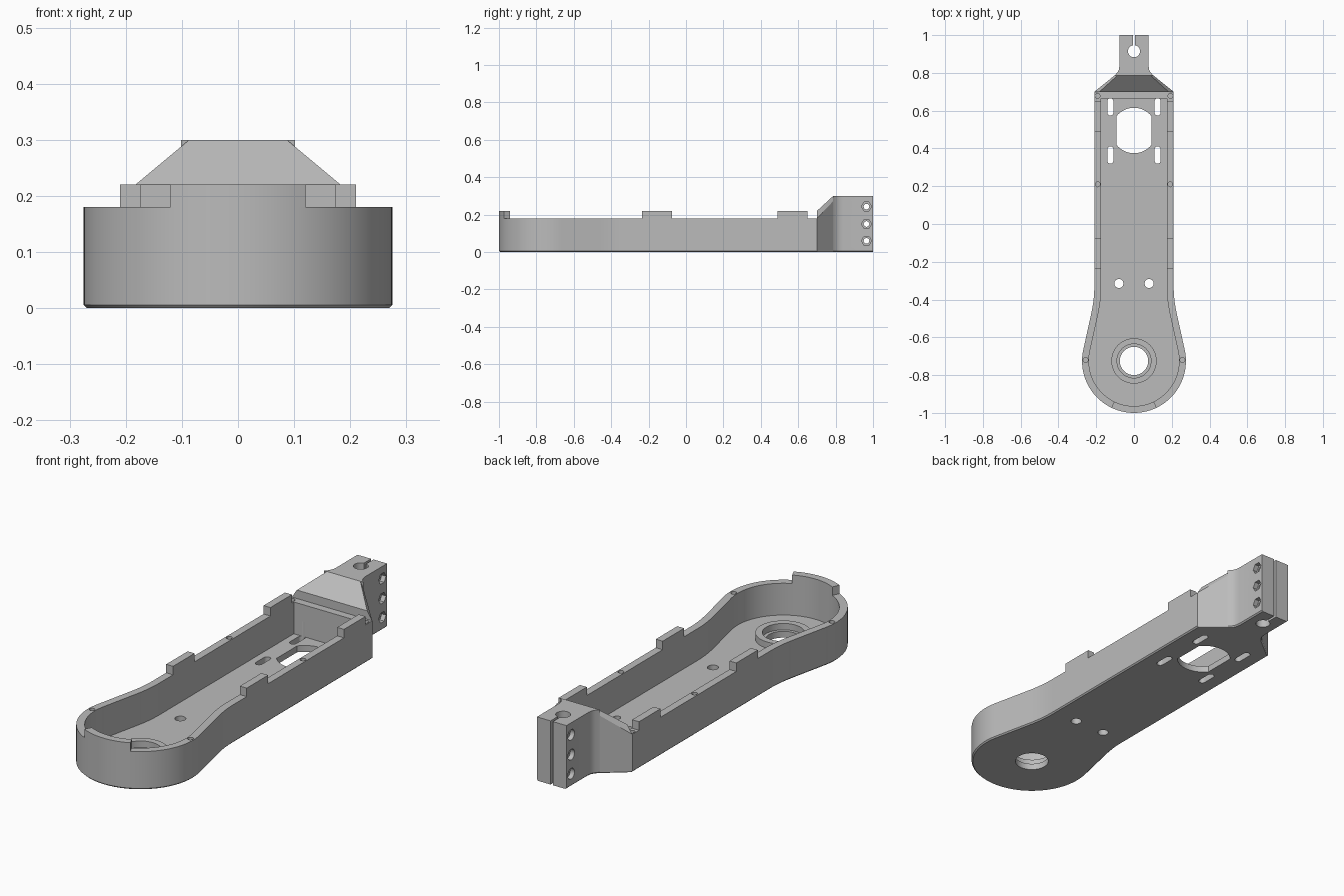
import bpy, bmesh, math

cube = bpy.data.objects.get("Cube")
if cube:
    bpy.data.objects.remove(cube, do_unlink=True)

grey = bpy.data.materials.new("plain_grey")
grey.use_nodes = True
COLOUR = (0.5, 0.5, 0.5, 1)
grey.diffuse_color = COLOUR
grey.node_tree.nodes["Principled BSDF"].inputs["Base Color"].default_value = COLOUR

WALL, RIM, FLOOR, TAB_TOP, TOP = 0.036, 0.18, 0.03, 0.22, 0.30
PIVOT_Y, PIVOT_R, HALF = -0.725, 0.275, 0.21
END, CHAMFER = 0.70, 0.006


def finish(name, bm):
    bmesh.ops.recalc_face_normals(bm, faces=bm.faces)
    mesh = bpy.data.meshes.new(name)
    bm.to_mesh(mesh)
    bm.free()
    mesh.materials.append(grey)
    ob = bpy.data.objects.new(name, mesh)
    bpy.context.collection.objects.link(ob)
    return ob


def loft(name, loops):
    """Skin a stack of equal-length point loops and cap both ends."""
    bm = bmesh.new()
    rings = [[bm.verts.new(p) for p in loop] for loop in loops]
    n = len(rings[0])
    for a, b in zip(rings, rings[1:]):
        for i in range(n):
            j = (i + 1) % n
            bm.faces.new((a[i], a[j], b[j], b[i]))
    bm.faces.new(rings[0])
    bm.faces.new(rings[-1])
    return finish(name, bm)


def at(points, z):
    return [(x, y, z) for x, y in points]


def prism(name, points, z0, z1):
    return loft(name, [at(points, z0), at(points, z1)])


def hull(name, points):
    bm = bmesh.new()
    for p in points:
        bm.verts.new(p)
    bmesh.ops.convex_hull(bm, input=bm.verts)
    bmesh.ops.dissolve_limit(bm, angle_limit=0.01, verts=bm.verts, edges=bm.edges)
    return finish(name, bm)


def circle(cx, cy, r, n=32):
    return [(cx + r * math.cos(math.tau * i / n), cy + r * math.sin(math.tau * i / n))
            for i in range(n)]


def obround(cx, cy, r, half):
    """Rounded slot along y."""
    arc = [math.pi * i / 10 for i in range(11)]
    return ([(cx + r * math.cos(a), cy + half + r * math.sin(a)) for a in arc] +
            [(cx - r * math.cos(a), cy - half - r * math.sin(a)) for a in arc])


def cut(target, cutters):
    """Subtract the cutters, bake the result and drop the helpers."""
    for c in cutters:
        m = target.modifiers.new("cut", "BOOLEAN")
        m.operation, m.solver, m.object = "DIFFERENCE", "EXACT", c
        c.hide_render = True
    dg = bpy.context.evaluated_depsgraph_get()
    baked = bpy.data.meshes.new_from_object(target.evaluated_get(dg))
    target.modifiers.clear()
    target.data = baked
    for c in cutters:
        bpy.data.objects.remove(c, do_unlink=True)


def outline(inset, end):
    """Round front, tangent flare, blended into straight sides."""
    r, half, tilt = PIVOT_R - inset, HALF - inset, math.radians(12.4)
    tx, ty = r * math.cos(tilt), PIVOT_Y + r * math.sin(tilt)
    t = math.tan(tilt)
    cy = ty + (tx - half) / t
    side, steps = [], 28
    for i in range(steps + 1):
        a = -math.pi / 2 + (math.pi / 2 + tilt) * i / steps
        side.append((r * math.cos(a), PIVOT_Y + r * math.sin(a)))
    b = 0.07
    for i in range(9):
        k = i / 8
        side.append((half + b * t * (1 - k) ** 2, cy - b * (1 - k) ** 2 + b * k * k))
    side.append((half, end))
    return side + [(-x, y) for x, y in reversed(side[1:])]


# Tray with a chamfered bottom edge
tray = loft("tray_body", [at(outline(CHAMFER, END), 0), at(outline(0, END), CHAMFER),
                          at(outline(0, END), RIM)])
cuts = [prism("cavity", outline(WALL, END - WALL), FLOOR, 0.5),
        prism("pivot_hole", circle(0, PIVOT_Y, 0.075, 48), -0.1, 0.1)]

# Large window: a circle with flattened sides
window = [(max(-0.092, min(0.092, x)), y) for x, y in circle(0, 0.495, 0.12, 64)]
cuts.append(prism("window", window, -0.1, 0.1))
for s in (-1, 1):
    cuts.append(prism("floor_hole", circle(s * 0.08, -0.315, 0.024), -0.1, 0.1))
    for y in (0.62, 0.365):
        cuts.append(prism("floor_slot", obround(s * 0.125, y, 0.016, 0.03), -0.1, 0.1))
    for x, y in ((0.193, 0.678), (0.192, 0.21), (0.256, -0.72)):
        cuts.append(prism("screw_hole", circle(s * x, y, 0.013, 16), 0.1, 0.3))
cut(tray, cuts)

# Bearing seat around the pivot hole
seat = prism("bearing_seat", circle(0, PIVOT_Y, 0.12, 48), FLOOR, 0.06)
cut(seat, [prism("seat_bore", circle(0, PIVOT_Y, 0.09, 48), 0, 0.1)])

# Locating tabs on the rim
for s, label in ((1, "left"), (-1, "right")):
    for y0, y1, place in ((-0.235, -0.075, "middle"), (0.49, 0.65, "rear")):
        a, b = s * (HALF - WALL), s * HALF
        prism(f"{label}_{place}_tab", [(a, y0), (b, y0), (b, y1), (a, y1)], RIM, TAB_TOP)

sweep = [math.radians(-90 + 25.9 * (i / 8 - 1)) for i in range(17)]
arc = [(PIVOT_R * math.cos(a), PIVOT_Y + PIVOT_R * math.sin(a)) for a in sweep]
r_in = PIVOT_R - WALL
arc += [(r_in * math.cos(a), PIVOT_Y + r_in * math.sin(a)) for a in reversed(sweep)]
prism("front_tab", arc, RIM, TAB_TOP)

# Tapered transition between tray and clamp
NECK = 0.787
section = [(HALF - CHAMFER, END, 0), (HALF, END, CHAMFER), (HALF, END, RIM),
           (0.183, END, TAB_TOP), (0.096, NECK, 0), (0.102, NECK, CHAMFER),
           (0.102, NECK, 0.272), (0.087, NECK, TOP)]
hull("taper_block", [(s * x, y, z) for s in (-1, 1) for x, y, z in section])


# Split clamp with a shaft bore and three cross bolts
def clamp_plan(inset):
    side = [(0.102, NECK), (0.088, 0.802), (0.08, 0.818), (0.077, 0.838), (0.077, 1.0)]
    side = [(x - inset, y) for x, y in side]
    return side + [(-x, y) for x, y in reversed(side)]


clamp = loft("clamp", [at(clamp_plan(CHAMFER), 0), at(clamp_plan(0), CHAMFER),
                       at(clamp_plan(0), TOP)])
w = 0.006
cuts = [prism("bore", circle(0, 0.915, 0.032), -0.1, 0.5),
        prism("slit", [(-w, 0.915), (w, 0.915), (w, 1.1), (-w, 1.1)], -0.1, 0.5)]


def cross_hole(z, r, n, x0, x1):
    ring = circle(0.965, z, r, n)
    return loft("cross_hole", [[(x, y, h) for y, h in ring] for x in (x0, x1)])


for z in (0.06, 0.15, 0.243):
    cuts.append(cross_hole(z, 0.015, 24, -0.2, 0.2))
    cuts.append(cross_hole(z, 0.027, 6, 0.055, 0.2))
    cuts.append(cross_hole(z, 0.025, 24, -0.2, -0.055))
cut(clamp, cuts)

# Smooth curved walls, keep machined edges crisp
bpy.ops.object.select_all(action="DESELECT")
for ob in bpy.context.collection.objects:
    if ob.type == "MESH" and grey.name in ob.data.materials:
        ob.select_set(True)
        bpy.context.view_layer.objects.active = ob
bpy.ops.object.shade_smooth_by_angle(angle=math.radians(25))
